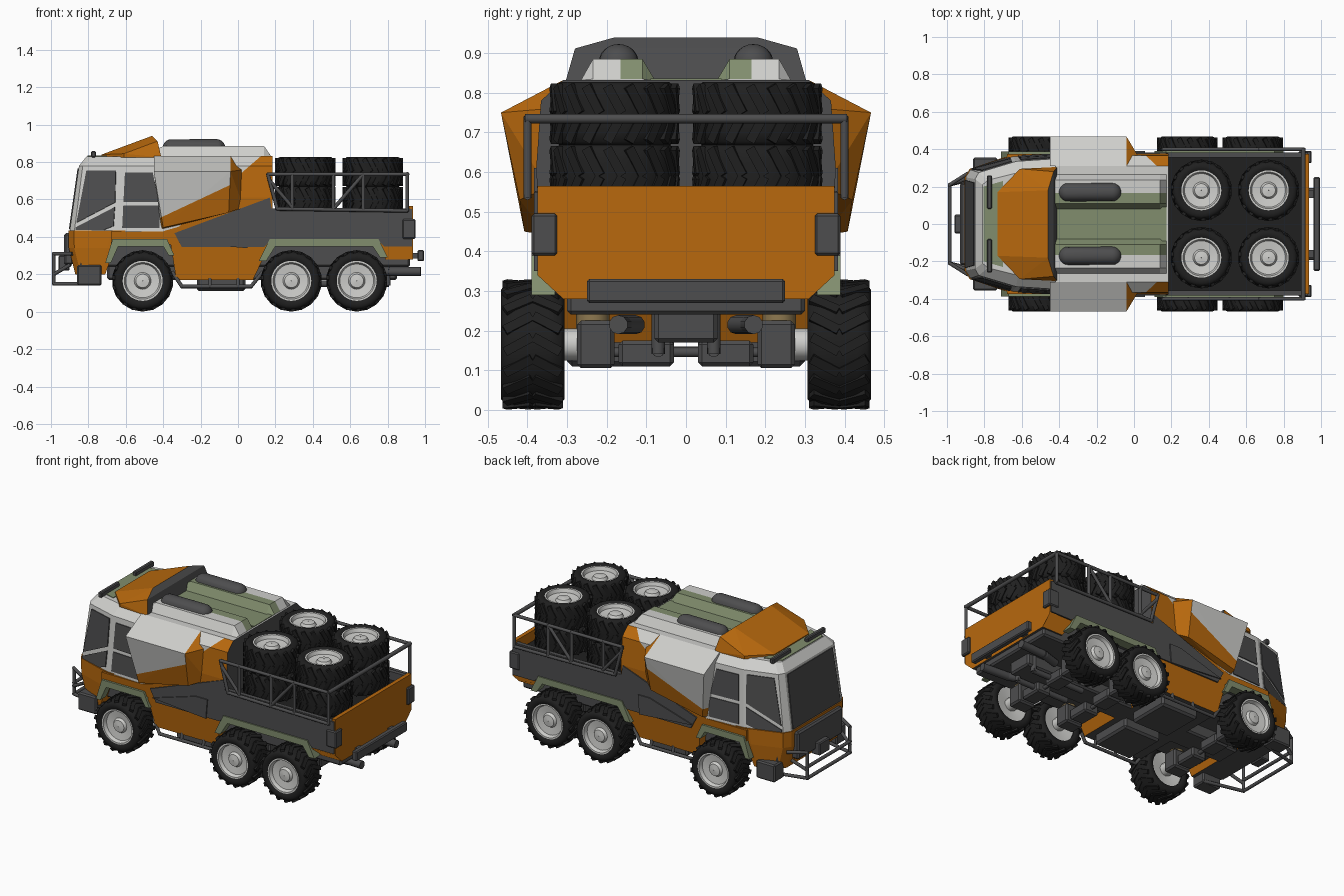
import bpy, bmesh, math
from mathutils import Vector as V, Matrix as M

if "Cube" in bpy.data.objects:
    bpy.data.objects.remove(bpy.data.objects["Cube"])

def material(name, c):
    m = bpy.data.materials.new(name)
    m.diffuse_color = (*c, 1)
    m.use_nodes = True
    m.node_tree.nodes["Principled BSDF"].inputs["Base Color"].default_value = m.diffuse_color
    return m

ORANGE = material("orange paint", (0.48, 0.14, 0.004))
LIGHT = material("light grey paint", (0.62, 0.62, 0.60))
GREEN = material("sage green paint", (0.22, 0.27, 0.155))
DARK = material("dark grey metal", (0.075, 0.075, 0.077))
BLACK = material("black rubber", (0.014, 0.014, 0.014))
TAN = material("tan metal", (0.27, 0.19, 0.08))
SIDES = (1, -1)

def make(name, bm, mats, rule=None, cut=None, smooth=False):
    """Finish a bmesh: optional colour cut, material rule, link."""
    if cut:
        bmesh.ops.bisect_plane(bm, geom=bm.verts[:] + bm.edges[:] + bm.faces[:],
                               plane_co=cut[0], plane_no=cut[1])
    bmesh.ops.recalc_face_normals(bm, faces=bm.faces)
    if rule:
        for f in bm.faces:
            f.material_index = rule(f.calc_center_median(), f.normal)
    me = bpy.data.meshes.new(name)
    bm.to_mesh(me)
    bm.free()
    for m in mats:
        me.materials.append(m)
    if smooth:
        me.shade_smooth()
        me.set_sharp_from_angle(angle=math.radians(40))
    ob = bpy.data.objects.new(name, me)
    bpy.context.collection.objects.link(ob)
    return ob

def loft(name, rings, mats, **kw):
    bm = bmesh.new()
    rs = [[bm.verts.new(p) for p in r] for r in rings]
    n = len(rs[0])
    for a, b in zip(rs, rs[1:]):
        for i in range(n):
            bm.faces.new((a[i], a[(i + 1) % n], b[(i + 1) % n], b[i]))
    bm.faces.new(rs[0])
    bm.faces.new(rs[-1])
    return make(name, bm, mats, **kw)

def plate(name, pts, off, mat):
    return loft(name, [pts, [V(p) + V(off) for p in pts]], [mat])

def side_plate(name, xz, y0, y1, mat):
    for s in SIDES:
        plate(name, [(x, s * y0, z) for x, z in xz], (0, s * (y1 - y0), 0), mat)

def hull(name, pts, mats, **kw):
    bm = bmesh.new()
    for p in pts:
        bm.verts.new(p)
    bmesh.ops.convex_hull(bm, input=bm.verts[:])
    bmesh.ops.dissolve_limit(bm, angle_limit=0.02, verts=bm.verts[:], edges=bm.edges[:])
    return make(name, bm, mats, **kw)

def box(name, x, y, z, mat, bevel=0.006, sides=(1,)):
    for s in sides:
        bm = bmesh.new()
        c = (sum(x) / 2, s * sum(y) / 2, sum(z) / 2)
        d = (x[1] - x[0], y[1] - y[0], z[1] - z[0], 1)
        bmesh.ops.create_cube(bm, size=1, matrix=M.Translation(c) @ M.Diagonal(d))
        if bevel:
            bmesh.ops.bevel(bm, geom=bm.edges[:], offset=bevel, segments=1, affect='EDGES')
        make(name, bm, [mat])

def tube(name, paths, r, mat, sides=(1,)):
    for s in sides:
        bm = bmesh.new()
        for path in paths:
            pts = [V((p[0], s * p[1], p[2])) for p in path]
            for a, b in zip(pts, pts[1:]):
                d = b - a
                mat4 = M.Translation((a + b) / 2) @ d.to_track_quat('Z', 'Y').to_matrix().to_4x4()
                bmesh.ops.create_cone(bm, cap_ends=True, segments=10, radius1=r, radius2=r,
                                      depth=d.length + r, matrix=mat4)
        make(name, bm, [mat], smooth=True)

# ---- wheels: revolved tyre and rim with chevron lugs, one shared mesh
def wheel_mesh():
    bm = bmesh.new()
    tyre = [(.105, .072), (.118, .080), (.138, .080), (.150, .070), (.157, .045), (.157, -.045),
            (.150, -.070), (.138, -.080), (.118, -.080), (.105, -.072)]
    rim = [(.107, .074), (.098, .074), (.090, .052), (.045, .046), (.036, .062), (.002, .066),
           (.002, -.05), (.107, -.066)]
    N = 32
    for mi, prof in ((0, tyre), (1, rim)):
        rings = [[bm.verts.new((r * math.cos(t), r * math.sin(t), h)) for r, h in prof]
                 for t in (2 * math.pi * i / N for i in range(N))]
        for i in range(N):
            a, b = rings[i], rings[(i + 1) % N]
            for j in range(len(prof)):
                k = (j + 1) % len(prof)
                bm.faces.new((a[j], a[k], b[k], b[j])).material_index = mi
    for i in range(18):
        for s in SIDES:
            bmesh.ops.create_cube(bm, size=1, matrix=M.Rotation(2 * math.pi * i / 18, 4, 'Z')
                                  @ M.Translation((.155, 0, s * .036)) @ M.Rotation(s * .5, 4, 'X')
                                  @ M.Diagonal((.014, .024, .078, 1)))
    return make("wheel", bm, [BLACK, LIGHT], smooth=True)

first = wheel_mesh()
def wheel(name, loc, rx):
    ob = bpy.data.objects.new(name, first.data)
    ob.location, ob.rotation_euler = loc, (rx, 0, 0)
    bpy.context.collection.objects.link(ob)

AXLES = (-0.51, 0.285, 0.635)
for s in SIDES:
    for x in AXLES:
        wheel("road_wheel", (x, s * .387, .165), -s * math.pi / 2)
    for x in (0.36, 0.72):
        for z in (.59, .747):
            wheel("spare_wheel", (x, s * .18, z), 0)
bpy.data.objects.remove(first)

# ---- lower body: side profile with wheel arches, tailgate and bed floor
prof = [(-.68, .43), (-.68, .36), (-.36, .36), (-.33, .17), (.08, .17), (.17, .36), (.75, .36),
        (.79, .28), (.935, .28), (.935, .565), (.91, .565), (.91, .50), (.18, .50), (.18, .60), (-.40, .43)]
body = loft("lower_body", [[(x, y, z) for x, z in prof] for y in (-.375, .375)],
            [ORANGE, DARK, BLACK], cut=((0, 0, .34), (0, 0, 1)),
            rule=lambda c, n: 1 if n.z < -.5 else 2 if n.z > .5 and abs(c.z - .5) < .01 else 0)
for v in body.data.vertices:        # tuck the sill inwards
    if v.co.z < .3:
        v.co.y = math.copysign(.31 if v.co.z > .2 else .34, v.co.y)

side_plate("side_panel", [(-.34, .42), (.17, .61), (.18, .55), (.93, .55), (.93, .35), (.78, .35),
                          (.74, .39), (.18, .39), (.14, .345), (-.30, .345)], .374, .383, DARK)
side_plate("side_hatch", [(-.32, .37), (.05, .34), (.06, .46), (-.02, .46)], .383, .390, DARK)
side_plate("bed_wall", [(.18, .49), (.92, .49), (.92, .552), (.18, .552)], .355, .381, DARK)
side_plate("rear_fender", [(.11, .27), (.17, .39), (.75, .39), (.80, .29), (.76, .29), (.72, .35),
                           (.20, .35), (.15, .27)], .33, .390, GREEN)
side_plate("front_fender", [(-.71, .26), (-.67, .39), (-.38, .39), (-.34, .30), (-.37, .30), (-.40, .35),
                            (-.64, .35), (-.68, .26)], .33, .388, GREEN)

# ---- cab nose and cab, stacked plan outlines
def plan(z, pts):
    return [(x, y, z) for x, y in pts] + [(x, -y, z) for x, y in reversed(pts)]

loft("cab_nose", [plan(.20, [(-.87, .25), (-.84, .29), (-.73, .34), (-.71, .34)]),
                  plan(.34, [(-.905, .25), (-.875, .295), (-.70, .355), (-.66, .36)]),
                  plan(.435, [(-.905, .25), (-.878, .295), (-.68, .36), (-.60, .37)])],
     [ORANGE, DARK], rule=lambda c, n: int(n.z < -.5))
low = [(-.90, .25), (-.875, .29), (-.65, .36), (-.40, .373)]
mid = [(-.85, .24), (-.83, .275), (-.63, .335), (-.40, .35)]
top = [(-.81, .21), (-.78, .235), (-.62, .275), (-.40, .30)]
loft("cab", [plan(.43, low), plan(.78, mid), plan(.83, top)], [LIGHT])

def window(name, a, b, c, d, uvs):
    a, b, c, d = map(V, (a, b, c, d))
    n = (b - a).cross(d - a).normalized()
    if n.dot(a + c - V((-1.2, 0, 1.2))) < 0:
        n = -n
    pts = [a.lerp(b, u).lerp(d.lerp(c, u), v) - n * .003 for u, v in uvs]
    plate(name, pts, n * .009, DARK)

window("windshield", (-.90, -.25, .43), (-.90, .25, .43), (-.85, .24, .78), (-.85, -.24, .78),
       [(.03, .03), (.97, .03), (.96, .96), (.04, .96)])
for s in SIDES:
    def col(i):
        return [(low[i][0], s * low[i][1], .43), (low[i + 1][0], s * low[i + 1][1], .43),
                (mid[i + 1][0], s * mid[i + 1][1], .78), (mid[i][0], s * mid[i][1], .78)]
    window("front_side_window", *col(1), [(.03, .13), (.93, .44), (.90, .93), (.12, .93)])
    window("front_lower_window", *col(1), [(.03, .02), (.70, .02), (.93, .08), (.93, .37), (.03, .06)])
    window("rear_side_window", *col(2), [(.12, .45), (.90, .45), (.76, .90), (.12, .90)])
    window("rear_lower_window", *col(2), [(.12, .05), (.92, .05), (.92, .39), (.12, .39)])
plate("roof_front_stripe", [(-.805, -.20, .828), (-.70, -.23, .828), (-.70, .23, .828), (-.805, .20, .828)],
      (0, 0, .006), GREEN)
box("light_bar", (-.785, -.76), (.08, .26), (.825, .858), DARK, .005, SIDES)

# ---- middle shell, light above a diagonal colour break
half = [(.368, .42), (.378, .61), (.366, .78), (.31, .832)]
ring = half + [(-y, z) for y, z in reversed(half)]
loft("middle_shell", [[(x, y, z) for y, z in ring] for x in (-.42, .185)], [ORANGE, LIGHT, DARK],
     cut=((-.10, 0, .64), (-.86, 0, 1)),
     rule=lambda c, n: 2 if n.x > .9 else int(n.z > .95 or (c.z - .64) > .86 * (c.x + .10)))
plate("roof_centre_stripe", [(-.44, -.09, .829), (.175, -.09, .829), (.175, .09, .829), (-.44, .09, .829)],
      (0, 0, .007), GREEN)

# ---- roof humps with capsule pods
for s in SIDES:
    def hump(x, k):
        return [(x, s * y, z) for y, z in [(.075, .825), (.078, .832), (.11, .832 + .053 * k), (.165, .832 + .053 * k),
                                           (.235, .832 + .053 * k), (.265, .832), (.265, .825)]]
    loft("roof_hump", [hump(-.45, .6), hump(-.40, 1), hump(.14, 1), hump(.175, .05)], [LIGHT, GREEN],
         rule=lambda c, n: int(abs(c.y) < .165 and abs(n.x) < .9))
    bm = bmesh.new()
    bmesh.ops.create_uvsphere(bm, u_segments=20, v_segments=12, radius=.05)
    for v in bm.verts:
        v.co = V((v.co.x + math.copysign(.117, v.co.x), v.co.y, v.co.z * .9))
        v.co += V((-.235, s * .17, .878))
    make("roof_pod", bm, [DARK], smooth=True)

# ---- roof spoiler with dark rear face
hull("roof_spoiler", [(x, s * y, z) for s in SIDES for x, y, z in
     [(-.73, .17, .825), (-.73, .17, .84), (-.61, .295, .825), (-.61, .295, .845), (-.46, .18, .94),
      (-.43, .28, .912), (-.41, .305, .825)]], [ORANGE, DARK], rule=lambda c, n: int(n.x > .6))

# ---- shoulder boxes, light above and orange below a slanted break
for s in SIDES:
    hull("shoulder_box", [(x, s * y, z) for x, y, z in
         [(-.45, .31, .832), (-.04, .31, .832), (-.45, .467, .75), (-.04, .467, .75), (-.40, .408, .45),
          (-.05, .42, .53), (-.41, .35, .44), (.03, .35, .56), (.03, .35, .76)]], [ORANGE, LIGHT],
         cut=((-.42, 0, .50), (-.47, 0, 1)),
         rule=lambda c, n: int(n.x < .4 and c.z - .50 > .47 * (c.x + .42)))

# ---- cargo rails
tube("side_rail", [[(.21, .40, .55), (.16, .40, .735), (.905, .40, .735), (.905, .40, .54), (.21, .40, .55)],
                   [(.29, .40, .55), (.29, .40, .735)], [(.51, .40, .55), (.51, .40, .735)],
                   [(.17, .40, .70), (.29, .40, .56)], [(.51, .40, .55), (.67, .40, .735)],
                   [(.67, .40, .55), (.67, .40, .735)]], .010, DARK, SIDES)
tube("rear_rail", [[(.905, -.40, .735), (.905, .40, .735)]], .012, DARK)

# ---- rear lamps, bumper and exhausts
box("rear_lamp", (.88, .95), (.325, .39), (.39, .495), DARK, .006, SIDES)
box("rear_bumper", (.96, .995), (-.25, .25), (.27, .33), DARK)
box("bumper_arm", (.90, .97), (.14, .18), (.285, .315), DARK, 0, SIDES)
tube("exhaust", [[(.70, .13, .215), (.80, .16, .215), (.965, .17, .215)]], .024, DARK, SIDES)
tube("drop_pipe", [[(.80, .07, .27), (.80, .07, .15), (.45, .07, .15)]], .017, DARK, SIDES)

# ---- front grille, bumper corners and bull bar
box("grille", (-.93, -.88), (-.22, .22), (.25, .42), DARK, .01)
box("bumper_corner", (-.86, -.73), (.26, .355), (.14, .25), DARK, .008, SIDES)
box("winch", (-.96, -.90), (-.05, .05), (.22, .30), DARK)
tube("bull_bar", [[(-.89, .27, .31), (-.985, .21, .31), (-.985, .21, .15), (-.74, .27, .15)],
                  [(-.985, .21, .20), (-.90, .24, .25)]], .010, DARK, SIDES)
tube("bull_bar_cross", [[(-.985, -.21, z), (-.985, .21, z)] for z in (.15, .22)], .010, DARK)

# ---- undercarriage
box("chassis", (-.85, .92), (-.30, .30), (.24, .37), DARK, .01)
box("chassis_spine", (-.70, .85), (-.08, .08), (.17, .25), DARK, .01)
box("fuel_tank", (-.22, .04), (.03, .30), (.11, .20), DARK, .012, SIDES)
tube("side_step", [[(-.35, .33, .21), (-.30, .345, .135), (.07, .345, .135), (.13, .33, .21)],
                   [(-.15, .345, .135), (-.15, .33, .19)], [(0, .345, .135), (0, .33, .19)]], .010, DARK, SIDES)
for x in AXLES:
    box("axle_block", (x - .06, x + .06), (.18, .275), (.105, .225), DARK, .01, SIDES)
    box("gear_case", (x - .05, x + .05), (.03, .17), (.11, .175), DARK, .01, SIDES)
    tube("axle", [[(x, -.28, .145), (x, .28, .145)]], .012, DARK)
    tube("hub", [[(x, .26, .165), (x, .33, .165)]], .04, LIGHT, SIDES)
    tube("spring", [[(x, .235, .225), (x, .235, .25)]], .042, TAN, SIDES)
